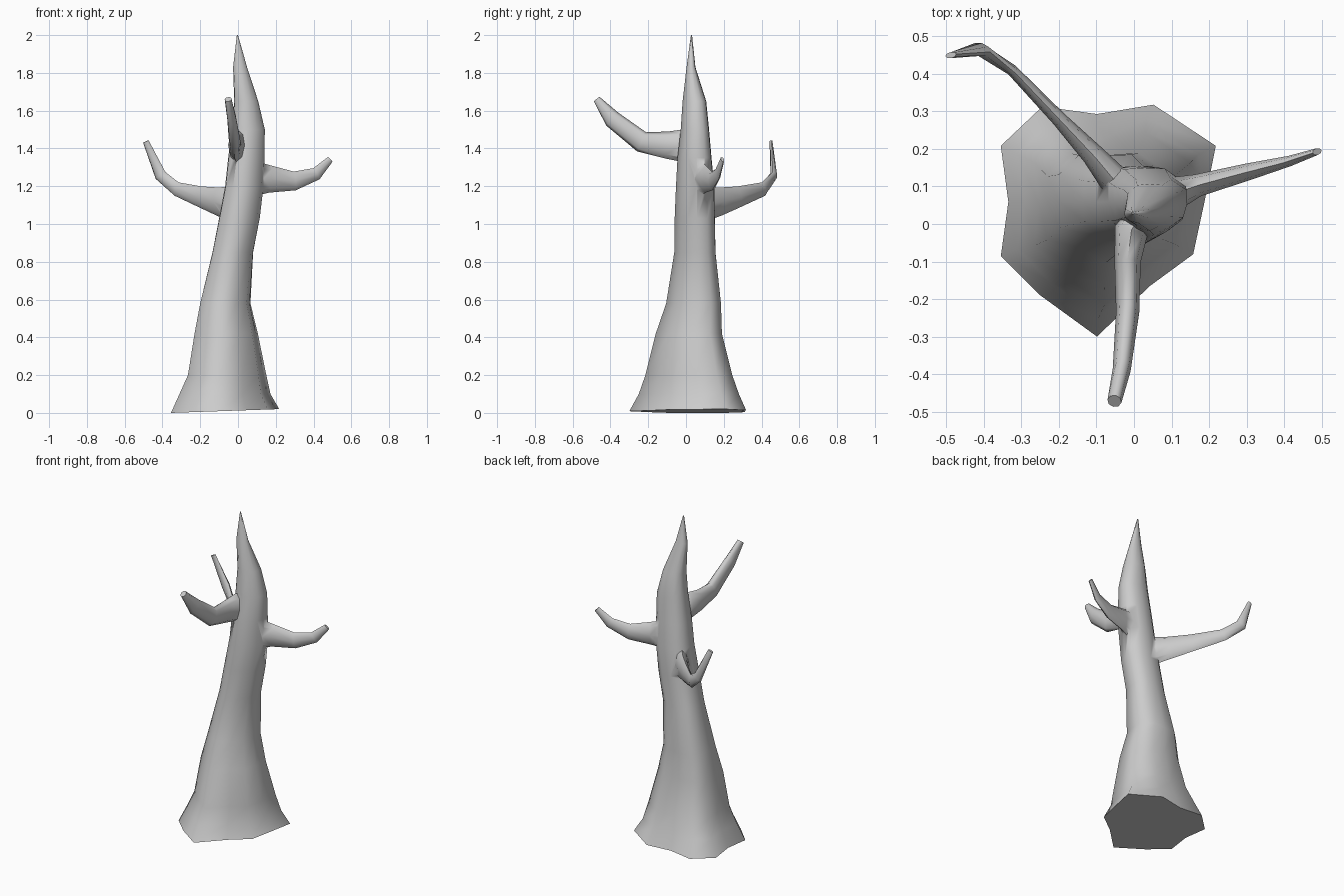
import bpy, bmesh, math
from mathutils import Vector

if "Cube" in bpy.data.objects:
    bpy.data.objects.remove(bpy.data.objects["Cube"])


def loft(name, rings):
    """Skin equal-length point rings and close both ends."""
    bm = bmesh.new()
    rows = [[bm.verts.new(p) for p in ring] for ring in rings]
    n = len(rows[0])
    for a, b in zip(rows, rows[1:]):
        for i in range(n):
            j = (i + 1) % n
            bm.faces.new((a[i], a[j], b[j], b[i]))
    bm.faces.new(rows[-1])
    bm.faces.new(rows[0][::-1])
    mesh = bpy.data.meshes.new(name)
    bm.to_mesh(mesh)
    bm.free()
    obj = bpy.data.objects.new(name, mesh)
    bpy.context.collection.objects.link(obj)
    return obj


# Trunk: lobed root outline that becomes rounder as it rises
ROOT = [(-.10, -.30), (.04, -.165), (.155, -.08), (.185, .06), (.215, .21), (.05, .32),
        (-.10, .295), (-.245, .315), (-.355, .21), (-.335, .06), (-.355, -.085), (-.25, -.19)]


def trunk_ring(z, x0, x1, y0, y1, roundness):
    pts = []
    for k, (x, y) in enumerate(ROOT):
        a = math.radians(30 * k - 90)
        u, v = (x + .07) / .285, (y - .01) / .31
        pts.append((u + (math.cos(a) - u) * roundness, v + (math.sin(a) - v) * roundness))
    us, vs = [p[0] for p in pts], [p[1] for p in pts]
    ring = []
    for u, v in pts:
        x = x0 + (x1 - x0) * (u - min(us)) / (max(us) - min(us))
        y = y0 + (y1 - y0) * (v - min(vs)) / (max(vs) - min(vs))
        ring.append((x, y, z))
    return ring


# height, x range, y range, roundness
trunk_rows = [(0, -.355, .218, -.30, .318, 0),
              (.10, -.31, .172, -.25, .28, 0),
              (.20, -.265, .15, -.215, .245, .05),
              (.42, -.23, .105, -.16, .19, .15),
              (.58, -.20, .066, -.105, .185, .3),
              (.85, -.135, .08, -.062, .156, .4),
              (1.03, -.10, .115, -.06, .153, .45),
              (1.20, -.068, .135, -.053, .15, .5),
              (1.35, -.052, .14, -.045, .135, .5),
              (1.50, -.032, .142, -.028, .122, .55),
              (1.65, -.02, .107, -.018, .107, .6),
              (1.83, -.026, .048, .003, .05, .8),
              (2.0, -.006, .0, .026, .032, 1)]
rings = [trunk_ring(*t) for t in trunk_rows]
rings[0] = [(x, y, .02 * (x + .355) / .57) for x, y, z in rings[0]]  # tilted base
trunk = loft("trunk", rings)


# Branches: centre x, y, z, half height, half width
def branch(name, stations, sides=8):
    pts = [Vector(s[:3]) for s in stations]
    rings = []
    for i, s in enumerate(stations):
        t = (pts[min(i + 1, len(pts) - 1)] - pts[max(i - 1, 0)]).normalized()
        side = t.cross(Vector((0, 0, 1))).normalized()
        up = side.cross(t)
        rings.append([pts[i] - up * s[3] * math.sin(a) + side * s[4] * math.cos(a)
                      for a in (2 * math.pi * k / sides for k in range(sides))])
    return loft(name, rings)


branches = [
    branch("front_branch", [(.04, .06, 1.41, .07, .03),
                            (-.008, -.02, 1.415, .086, .045),
                            (-.017, -.10, 1.418, .072, .035),
                            (-.017, -.235, 1.435, .056, .031),
                            (-.033, -.39, 1.555, .047, .024),
                            (-.052, -.472, 1.66, .02, .019)]),
    branch("right_branch", [(.05, .055, 1.24, .07, .03),
                            (.12, .086, 1.24, .085, .042),
                            (.17, .103, 1.238, .072, .03),
                            (.30, .138, 1.228, .05, .023),
                            (.415, .168, 1.266, .034, .014),
                            (.488, .193, 1.342, .018, .009)]),
    branch("back_branch", [(.03, .05, 1.11, .07, .03),
                           (-.06, .125, 1.11, .088, .04),
                           (-.11, .185, 1.12, .074, .03),
                           (-.20, .28, 1.144, .056, .02),
                           (-.325, .41, 1.185, .038, .015),
                           (-.41, .465, 1.257, .032, .018),
                           (-.488, .45, 1.437, .016, .008)])]

# Grow the branches out of the trunk as one skin
bpy.context.view_layer.objects.active = trunk
for b in branches:
    mod = trunk.modifiers.new(b.name, 'BOOLEAN')
    mod.operation, mod.solver, mod.object = 'UNION', 'EXACT', b
    bpy.ops.object.modifier_apply(modifier=mod.name)
    bpy.data.objects.remove(b)
trunk.name = "tree_trunk_with_branches"
trunk.select_set(True)
bpy.ops.object.shade_smooth_by_angle(angle=math.radians(75))
